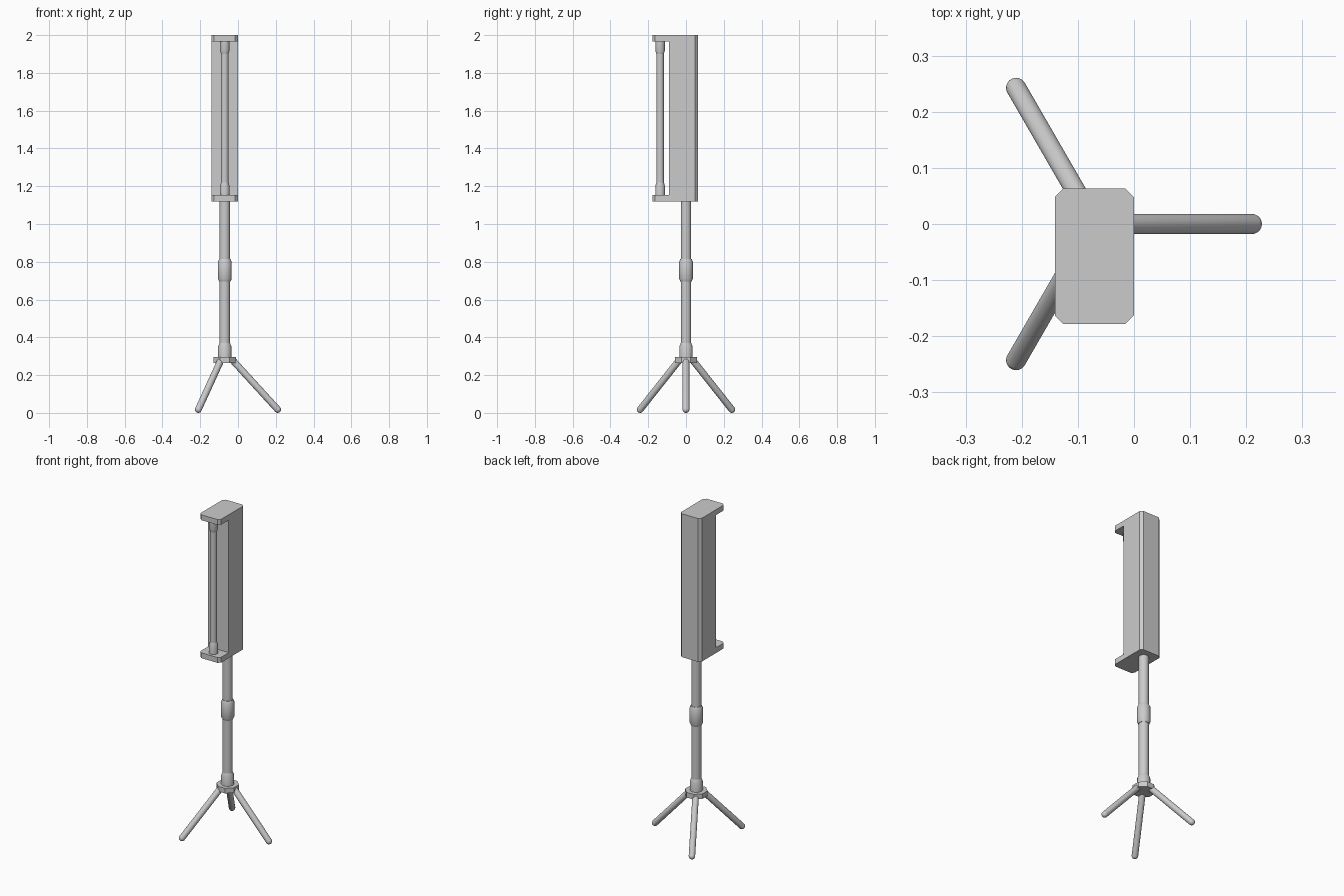
import bpy
import bmesh
from math import sin, cos, pi, radians
from mathutils import Vector

cube = bpy.data.objects.get("Cube")
if cube:
    bpy.data.objects.remove(cube, do_unlink=True)

grey = bpy.data.materials.new("light grey")
grey.use_nodes = True
colour = (0.6, 0.6, 0.6, 1)
grey.diffuse_color = colour
grey.node_tree.nodes["Principled BSDF"].inputs["Base Color"].default_value = colour

POLE_X = -0.07


def finish(name, bm, smooth=True):
    bmesh.ops.recalc_face_normals(bm, faces=bm.faces)
    mesh = bpy.data.meshes.new(name)
    bm.to_mesh(mesh)
    bm.free()
    mesh.materials.append(grey)
    obj = bpy.data.objects.new(name, mesh)
    bpy.context.collection.objects.link(obj)
    if smooth:
        bpy.ops.object.select_all(action='DESELECT')
        obj.select_set(True)
        bpy.context.view_layer.objects.active = obj
        bpy.ops.object.shade_smooth_by_angle(angle=radians(35))
    return obj


def turned(name, profile, base=(0, 0, 0), axis=(0, 0, 1), sides=24, smooth=True):
    """Closed solid from (radius, distance) pairs turned about an axis."""
    bm = bmesh.new()
    rot = Vector((0, 0, 1)).rotation_difference(Vector(axis))
    rings = []
    for r, h in profile:
        angles = [2 * pi * (i + 0.5) / sides for i in range(sides)]
        rings.append([bm.verts.new(Vector(base) + rot @ Vector((r * cos(a), r * sin(a), h)))
                      for a in angles])
    for low, high in zip(rings, rings[1:]):
        for i in range(sides):
            j = (i + 1) % sides
            bm.faces.new((low[i], low[j], high[j], high[i]))
    bm.faces.new(rings[0])
    bm.faces.new(rings[-1])
    return finish(name, bm, smooth)


def prism(name, outline, z0, z1):
    bm = bmesh.new()
    face = bm.faces.new([bm.verts.new((x, y, z0)) for x, y in outline])
    top = bmesh.ops.extrude_face_region(bm, geom=[face])["geom"]
    bmesh.ops.translate(bm, vec=(0, 0, z1 - z0),
                        verts=[v for v in top if isinstance(v, bmesh.types.BMVert)])
    return finish(name, bm, False)


# Lamp housing with chamfered back corners, and the caps at both ends
X0, X1, BACK, FRONT, C = -0.141, 0.0, 0.063, -0.178, 0.015
back_edge = [(X1, BACK - C), (X1 - C, BACK), (X0 + C, BACK), (X0, BACK - C)]
prism("lamp_housing", back_edge + [(X0, -0.09), (X1, -0.09)], 1.15, 1.97)
cap = back_edge + [(X0, FRONT + C), (X0 + C, FRONT), (X1 - C, FRONT), (X1, FRONT + C)]
prism("bottom_cap", cap, 1.12, 1.153)
prism("top_cap", cap, 1.967, 2.0)

# Tube lamp with its sockets
tube_at = (POLE_X, -0.137, 0)
turned("lamp_tube", [(0.02, 1.15), (0.02, 1.97)], tube_at)
for name, z, d in (("bottom_socket", 1.15, 1), ("top_socket", 1.97, -1)):
    turned(name, [(0.026, 0), (0.026, 0.05), (0.02, 0.07)], (POLE_X, -0.137, z), (0, 0, d))

# Telescopic pole with its collars
pole_at = (POLE_X, 0, 0)
turned("pole", [(0.028, 0.28), (0.028, 1.125)], pole_at)
turned("lower_collar", [(0.036, 0.29), (0.036, 0.35), (0.028, 0.37)], pole_at)
turned("clamp_collar", [(0.03, 0.695), (0.037, 0.71), (0.037, 0.80), (0.03, 0.815)], pole_at)

# Tripod hub and three round-ended legs
turned("tripod_hub", [(0.064, 0.265), (0.064, 0.296)], pole_at, sides=8, smooth=False)
R = 0.018
for name, turn in (("left_leg", 0), ("right_back_leg", 120), ("right_front_leg", 240)):
    out = Vector((cos(radians(turn)), sin(radians(turn)), 0))
    start = Vector((POLE_X, 0, 0.275)) + out * 0.045
    end = Vector((POLE_X, 0, R)) + out * 0.28
    length = (end - start).length
    arc = [radians(a) for a in (15, 30, 45, 60, 75, 88)]
    profile = [(R * cos(a), -R * sin(a)) for a in reversed(arc)]
    profile += [(R, 0), (R, length)]
    profile += [(R * cos(a), length + R * sin(a)) for a in arc]
    turned(name, profile, start, end - start)
